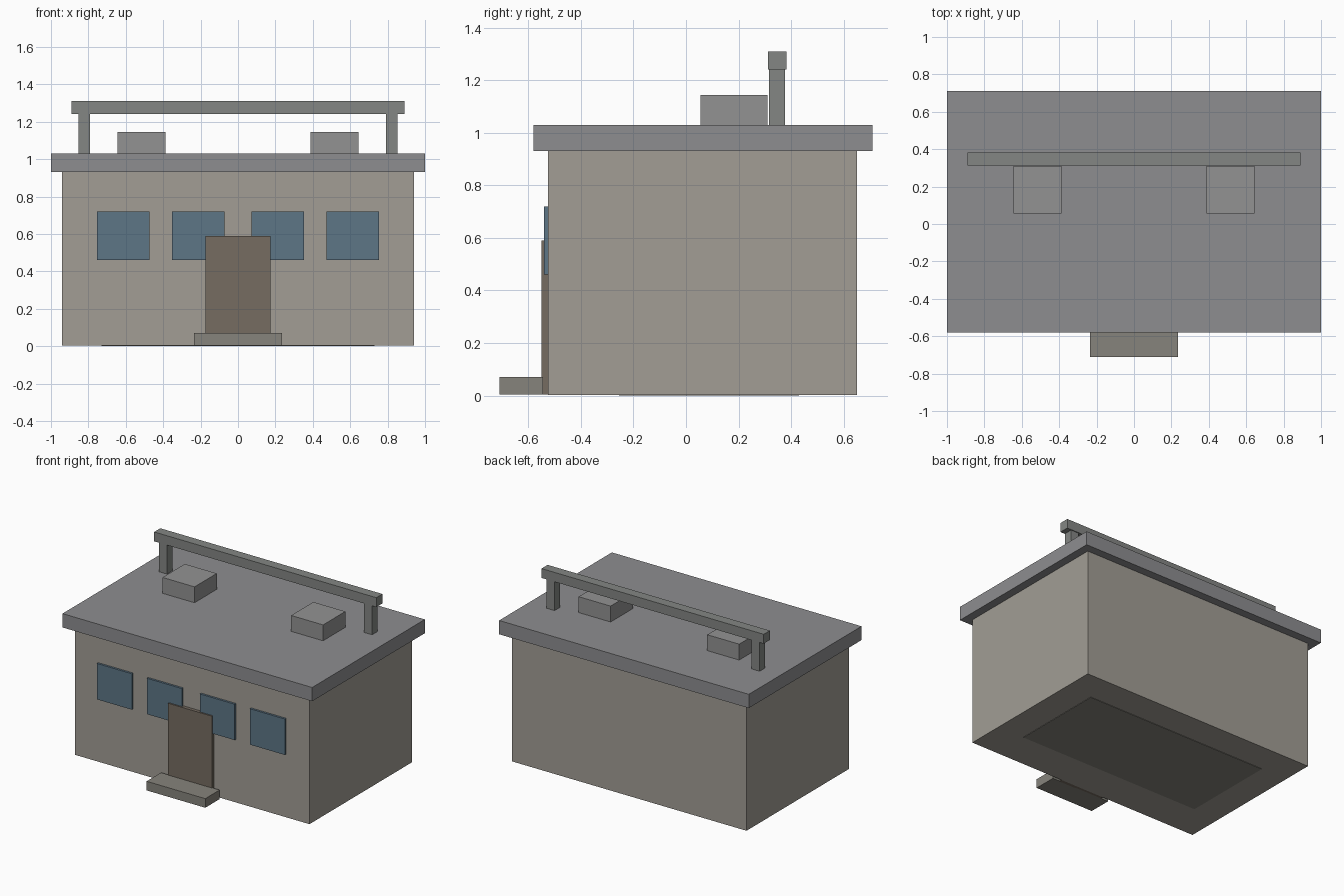
import bpy

if "Cube" in bpy.data.objects:
    bpy.data.objects.remove(bpy.data.objects["Cube"])


def material(name, rgb):
    m = bpy.data.materials.new(name)
    m.diffuse_color = (*rgb, 1)
    m.use_nodes = True
    m.node_tree.nodes["Principled BSDF"].inputs["Base Color"].default_value = m.diffuse_color
    return m


def box(name, x, y, z, mat=None):
    """Box from (min, max) ranges along each axis."""
    bpy.ops.mesh.primitive_cube_add(size=1, location=[(a + b) / 2 for a, b in (x, y, z)])
    ob = bpy.context.object
    ob.name = name
    ob.scale = [b - a for a, b in (x, y, z)]
    bpy.ops.object.transform_apply(location=False, rotation=False, scale=True)
    if mat:
        ob.data.materials.append(mat)
    return ob


def pair(name, x, y, z, mat=None):
    """The same box on the right and left side."""
    box(name + "_right", x, y, z, mat)
    box(name + "_left", (-x[1], -x[0]), y, z, mat)


plaster = material("plaster", (0.36, 0.34, 0.30))
roofing = material("roofing", (0.27, 0.27, 0.28))
stone = material("stone", (0.24, 0.23, 0.20))
wood = material("wood", (0.18, 0.15, 0.12))
glass = material("glass", (0.11, 0.18, 0.24))
metal = material("metal", (0.23, 0.24, 0.23))
unit_grey = material("unit_grey", (0.29, 0.29, 0.29))

# Building body, floor plate and overhanging roof
box("walls", (-0.94, 0.94), (-0.525, 0.65), (0.003, 0.93), plaster)
box("floor_plate", (-0.73, 0.73), (-0.255, 0.43), (0, 0.006), stone)
box("roof_slab", (-1, 1), (-0.58, 0.71), (0.93, 1.03), roofing)

# Entrance
box("door", (-0.175, 0.175), (-0.55, -0.522), (0.004, 0.59), wood)
box("door_step", (-0.235, 0.235), (-0.71, -0.545), (0.004, 0.07), stone)

# Front windows
for label, cx in (("inner", 0.212), ("outer", 0.613)):
    pair(label + "_window", (cx - 0.14, cx + 0.14), (-0.54, -0.522), (0.46, 0.72), glass)

# Rooftop units and the raised rail
pair("roof_unit", (0.387, 0.643), (0.055, 0.31), (1.028, 1.145), unit_grey)
pair("rail_post", (0.79, 0.853), (0.316, 0.376), (1.028, 1.242), metal)
box("rail_beam", (-0.89, 0.89), (0.312, 0.382), (1.242, 1.31), metal)
